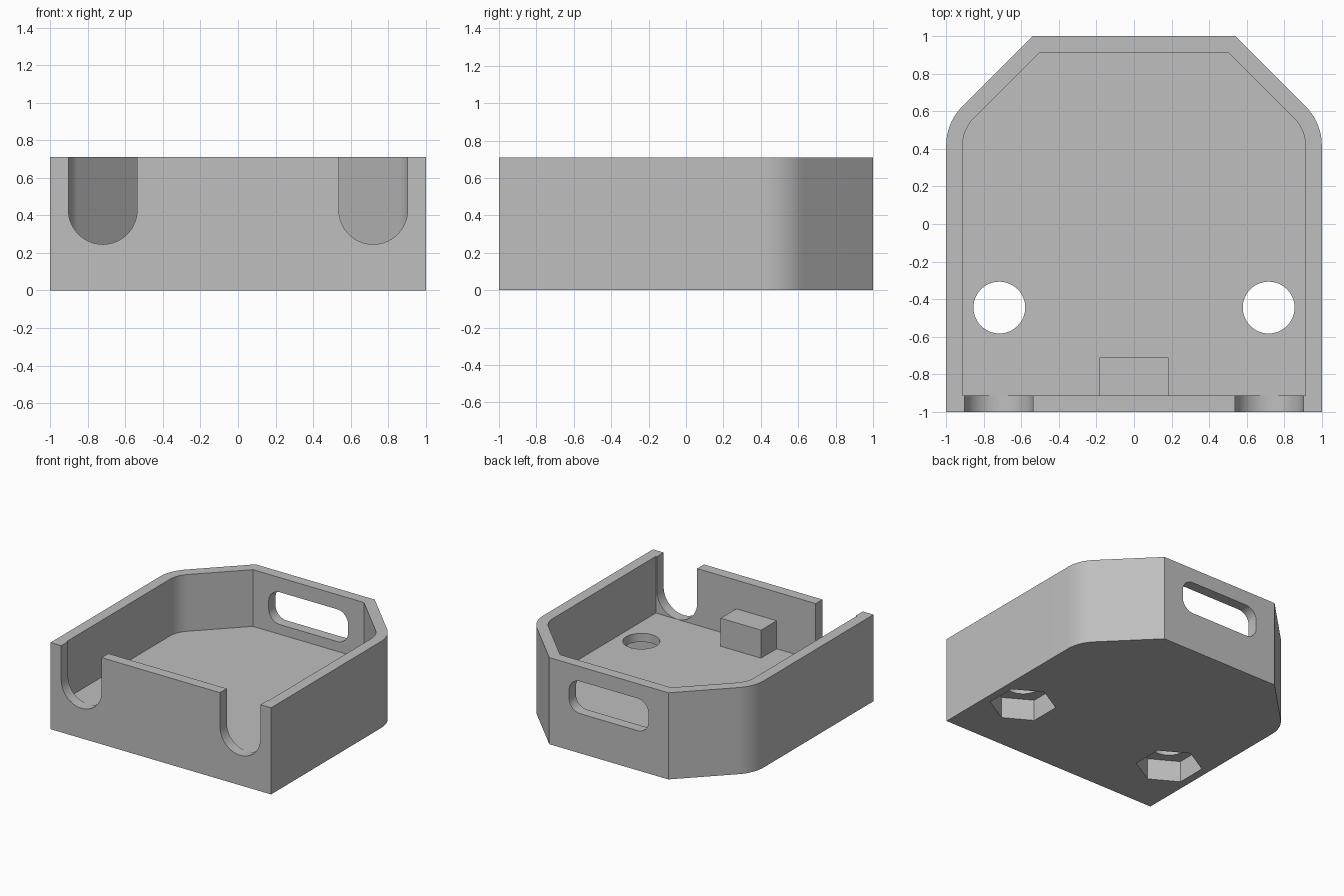
import bpy
import bmesh
from math import cos, sin, pi, tan
from mathutils import Vector

cube = bpy.data.objects.get("Cube")
if cube:
    bpy.data.objects.remove(cube, do_unlink=True)

grey = bpy.data.materials.new("plain grey")
grey.use_nodes = True
COLOUR = (0.52, 0.52, 0.52, 1)
grey.diffuse_color = COLOUR
grey.node_tree.nodes["Principled BSDF"].inputs["Base Color"].default_value = COLOUR

HEIGHT = 0.71
FLOOR = 0.245
WALL = 0.088


def prism(name, points, axis, start, end):
    """Extrude a 2D outline along z, or an x-z outline along y."""
    def place(p, d):
        return Vector((p[0], p[1], d)) if axis == "z" else Vector((p[0], d, p[1]))
    bm = bmesh.new()
    face = bm.faces.new([bm.verts.new(place(p, start)) for p in points])
    grown = bmesh.ops.extrude_face_region(bm, geom=[face])
    moved = [g for g in grown["geom"] if isinstance(g, bmesh.types.BMVert)]
    bmesh.ops.translate(bm, verts=moved, vec=place((0, 0), end - start))
    bmesh.ops.recalc_face_normals(bm, faces=bm.faces)
    mesh = bpy.data.meshes.new(name)
    bm.to_mesh(mesh)
    bm.free()
    mesh.materials.append(grey)
    obj = bpy.data.objects.new(name, mesh)
    bpy.context.collection.objects.link(obj)
    return obj


def arc(cx, cy, r, a0, a1, n):
    return [(cx + r * cos(a0 + (a1 - a0) * i / n),
             cy + r * sin(a0 + (a1 - a0) * i / n)) for i in range(n + 1)]


def tray_outline(inset):
    """Square front, chamfered back, soft bend between side and chamfer."""
    side, back, radius = 1 - inset, 1 - inset, 0.29 - inset
    bend = 0.54 - inset * tan(pi / 8) - radius * tan(pi / 8)
    half = [(side, inset - 1)]
    half += arc(side - radius, bend, radius, 0, pi / 4, 12)
    half.append((0.54 - inset * tan(pi / 8), back))
    return half + [(-x, y) for x, y in reversed(half)]


def combine(target, tool, operation):
    mod = target.modifiers.new(operation.lower(), "BOOLEAN")
    mod.operation = operation
    mod.solver = "EXACT"
    mod.object = tool
    bpy.context.view_layer.objects.active = target
    bpy.ops.object.modifier_apply(modifier=mod.name)
    bpy.data.objects.remove(tool, do_unlink=True)


# Tray shell
tray = prism("tray", tray_outline(0), "z", 0, HEIGHT)
combine(tray, prism("cavity", tray_outline(WALL), "z", FLOOR, 1), "DIFFERENCE")

# Stop block against the front wall
block = [(-0.183, -0.95), (0.183, -0.95), (0.183, -0.71), (-0.183, -0.71)]
combine(tray, prism("stop_block", block, "z", 0.2, 0.475), "UNION")

for s in (-1, 1):
    # Round-bottomed notch in the front wall
    r = 0.183
    notch = arc(s * 0.72, FLOOR + 0.001 + r, r, pi, 2 * pi, 32)
    notch += [(s * 0.72 + r, 1), (s * 0.72 - r, 1)]
    combine(tray, prism("notch", notch, "y", -1.2, -0.9), "DIFFERENCE")
    # Screw hole with a hexagonal nut pocket beneath
    hole = arc(s * 0.717, -0.445, 0.138, 0, 2 * pi, 48)[:-1]
    combine(tray, prism("screw_hole", hole, "z", -0.2, 0.4), "DIFFERENCE")
    pocket = arc(s * 0.717, -0.445, 0.25, pi / 6, 13 * pi / 6, 6)[:-1]
    combine(tray, prism("nut_pocket", pocket, "z", -0.2, 0.175), "DIFFERENCE")

# Rounded window in the back wall
w, low, high, r = 0.36, 0.325, 0.59, 0.1
window = []
for i, (cx, cz) in enumerate([(w - r, high - r), (r - w, high - r),
                              (r - w, low + r), (w - r, low + r)]):
    window += arc(cx, cz, r, i * pi / 2, (i + 1) * pi / 2, 10)
combine(tray, prism("window", window, "y", 0.8, 1.2), "DIFFERENCE")

# Smooth the bends, keep the corners crisp
bpy.ops.object.select_all(action="DESELECT")
tray.select_set(True)
bpy.context.view_layer.objects.active = tray
bpy.ops.object.shade_smooth_by_angle(angle=pi / 6)
